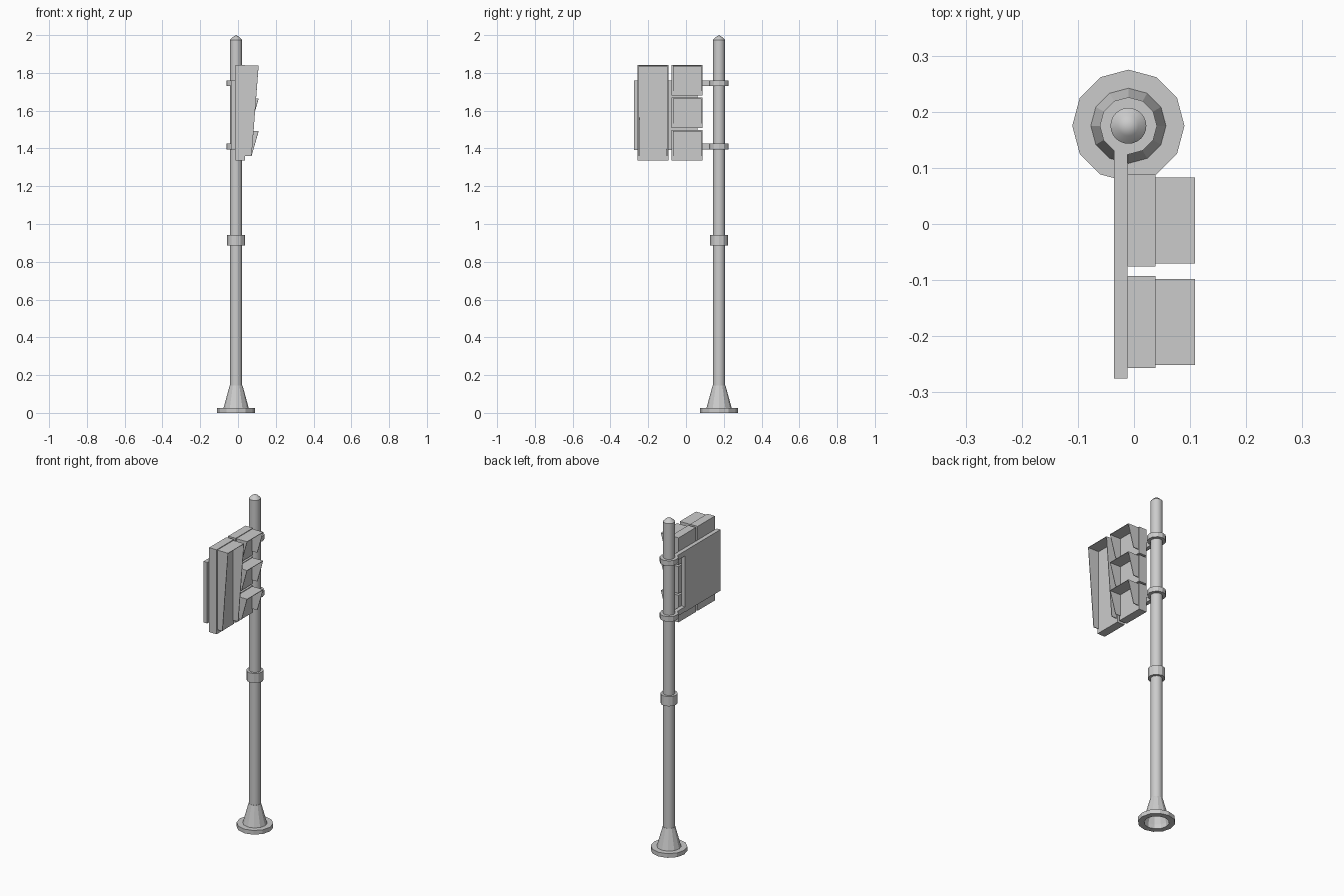
import bpy, bmesh, math

if "Cube" in bpy.data.objects:
    bpy.data.objects.remove(bpy.data.objects["Cube"])

PX, PY = -0.01, 0.175  # pole axis


def make(name, verts, faces):
    mesh = bpy.data.meshes.new(name)
    mesh.from_pydata(verts, [], faces)
    mesh.update()
    ob = bpy.data.objects.new(name, mesh)
    bpy.context.collection.objects.link(ob)
    return ob


def box(name, x0, x1, y0, y1, z0, z1):
    v = [(x, y, z) for x in (x0, x1) for y in (y0, y1) for z in (z0, z1)]
    f = [(0, 1, 3, 2), (4, 6, 7, 5), (0, 4, 5, 1),
         (2, 3, 7, 6), (0, 2, 6, 4), (1, 5, 7, 3)]
    return make(name, v, f)


def lathe(name, profile, sides, closed=False, smooth=False):
    """Spin (radius, z) points about the pole axis, listed bottom to top."""
    verts = []
    for r, z in profile:
        for i in range(sides):
            a = 2 * math.pi * i / sides
            verts.append((PX + r * math.cos(a), PY + r * math.sin(a), z))
    n = len(profile)
    faces = []
    for j in range(n if closed else n - 1):
        k = (j + 1) % n
        for i in range(sides):
            m = (i + 1) % sides
            faces.append((j * sides + i, j * sides + m, k * sides + m, k * sides + i))
    ob = make(name, verts, faces)
    bm = bmesh.new()
    bm.from_mesh(ob.data)
    bmesh.ops.remove_doubles(bm, verts=bm.verts, dist=1e-5)
    bm.to_mesh(ob.data)
    bm.free()
    if smooth:
        bpy.context.view_layer.objects.active = ob
        ob.select_set(True)
        bpy.ops.object.shade_smooth_by_angle(angle=math.radians(35))
        ob.select_set(False)
    return ob


def ring(name, r_in, r_out, z0, z1):
    return lathe(name, [(r_in, z0), (r_out, z0), (r_out, z1), (r_in, z1)], 12, closed=True)


def visor(name, y0, y1, z0, z1):
    """Sheet hood: flat top and two cheeks tapering downward, open in front and below."""
    prof = [(0.038, z1), (0.109, z1), (0.072, z0), (0.038, z0)]
    v = [(x, y, z) for y in (y0, y1) for x, z in prof]
    ob = make(name, v, [(3, 2, 1, 0), (4, 5, 6, 7), (0, 1, 5, 4)])
    mod = ob.modifiers.new("thickness", 'SOLIDIFY')
    mod.thickness = 0.004
    mod.offset = -1
    return ob


# Pole with pointed cap, flared foot and hollow base flange
lathe("pole", [(0.032, 0.13), (0.032, 1.975), (0.018, 1.989), (0.0, 2.0)], 24, smooth=True)
lathe("foot_flare", [(0.067, 0.025), (0.034, 0.145), (0.031, 0.145)], 12)
lathe("base_flange", [(0.067, 0.0), (0.1, 0.0), (0.1, 0.025), (0.067, 0.025)], 12, closed=True)
ring("pole_collar", 0.031, 0.047, 0.885, 0.943)

# Clamps and arms joining the pole to the mounting panel
for i, z in enumerate((1.395, 1.73)):
    ring(f"clamp_{i}", 0.031, 0.051, z, z + 0.03)
    box(f"clamp_arm_{i}", -0.036, -0.012, 0.06, 0.137, z, z + 0.03)
box("mounting_panel", -0.036, -0.012, -0.275, 0.062, 1.393, 1.76)

# Tall signal box with one long hood
box("tall_housing", -0.012, 0.038, -0.257, -0.093, 1.335, 1.842)
visor("tall_visor", -0.251, -0.098, 1.36, 1.838)

# Column of three lamp boxes with short hoods
for i in range(3):
    z = 1.335 + 0.1725 * i
    box(f"lamp_housing_{i}", -0.012, 0.038, -0.076, 0.088, z, z + 0.162)
    visor(f"lamp_visor_{i}", -0.07, 0.083, z + 0.025, z + 0.158)
